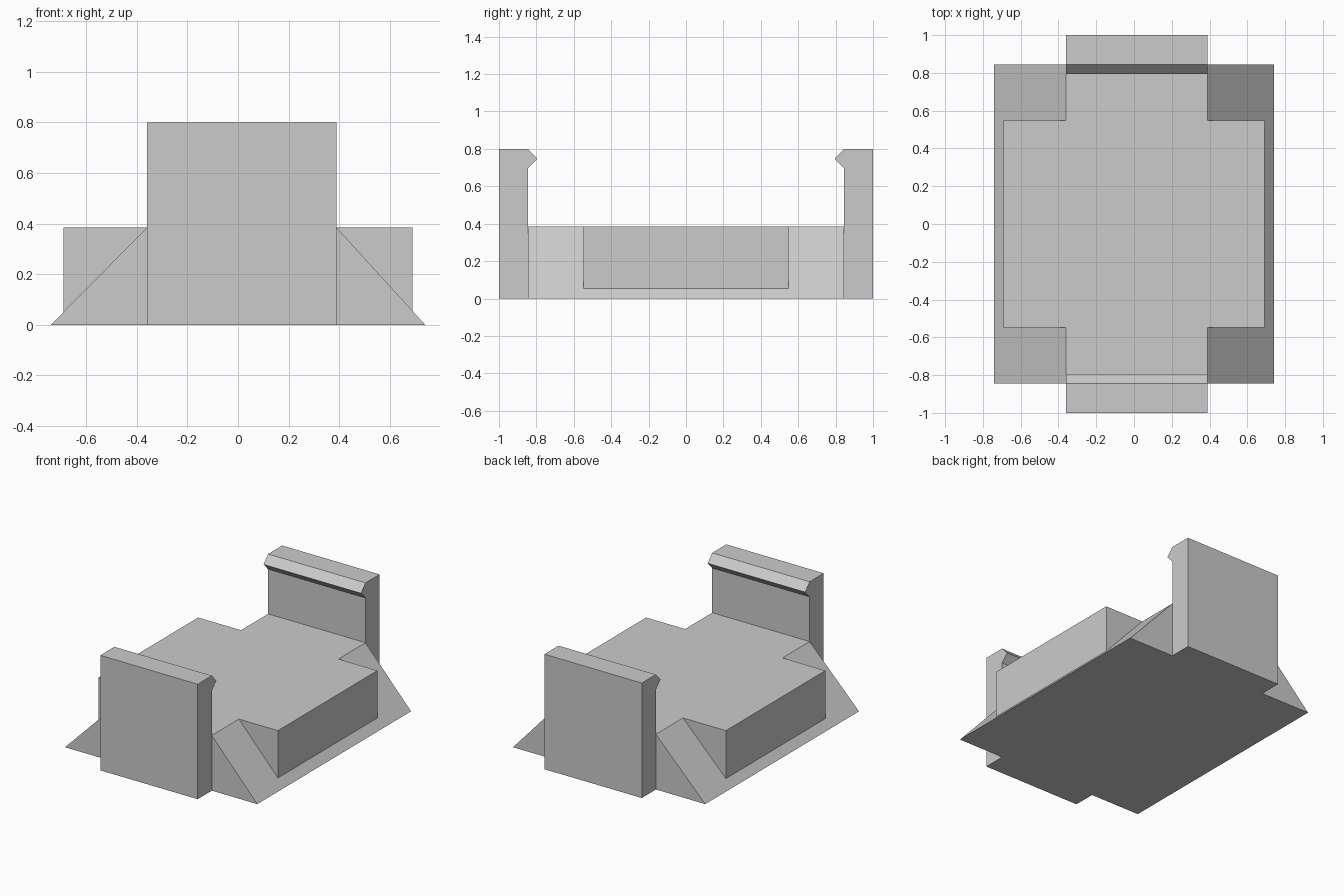
import bpy, bmesh

cube = bpy.data.objects.get("Cube")
if cube:
    bpy.data.objects.remove(cube, do_unlink=True)

# Single plain grey
grey = bpy.data.materials.new("light_grey")
grey.use_nodes = True
colour = (0.6, 0.6, 0.6, 1)
grey.diffuse_color = colour
grey.node_tree.nodes["Principled BSDF"].inputs["Base Color"].default_value = colour

LEFT, RIGHT = 0.39, -0.36     # edges of the central deck and end walls
FOOT, WING = 0.74, 0.69       # half widths of the base and of the wings
DECK = 0.384                  # deck height
LENGTH, WING_LENGTH = 0.845, 0.547


def prism(name, profile, axis, start, end):
    """Extrude a 2D profile along x (profile in yz) or y (profile in xz)."""
    bm = bmesh.new()
    place = (lambda p: (start, p[0], p[1])) if axis == "x" else (lambda p: (p[0], start, p[1]))
    face = bm.faces.new([bm.verts.new(place(p)) for p in profile])
    extruded = bmesh.ops.extrude_face_region(bm, geom=[face])["geom"]
    moved = [v for v in extruded if isinstance(v, bmesh.types.BMVert)]
    step = end - start
    bmesh.ops.translate(bm, verts=moved, vec=(step, 0, 0) if axis == "x" else (0, step, 0))
    bmesh.ops.recalc_face_normals(bm, faces=bm.faces)
    mesh = bpy.data.meshes.new(name)
    bm.to_mesh(mesh)
    bm.free()
    mesh.materials.append(grey)
    obj = bpy.data.objects.new(name, mesh)
    bpy.context.collection.objects.link(obj)
    return obj


# Base with sloping sides
prism("sloped_base", [(-FOOT, 0), (FOOT, 0), (LEFT, DECK), (RIGHT, DECK)],
      "y", -LENGTH, LENGTH)

# Wings that widen the deck and stand on the slopes
for name, side, edge in (("left_wing", 1, LEFT), ("right_wing", -1, RIGHT)):
    slope_z = DECK * (FOOT - WING) / (FOOT - abs(edge))
    prism(name, [(edge, DECK), (side * WING, DECK), (side * WING, slope_z)],
          "y", -WING_LENGTH, WING_LENGTH)

# Upright end walls with a pointed clip lip facing inward
wall = [(1, 0), (1, 0.8), (LENGTH, 0.8), (0.795, 0.747), (LENGTH, 0.695), (LENGTH, 0)]
for name, side in (("front_wall", -1), ("back_wall", 1)):
    prism(name, [(side * y, z) for y, z in wall], "x", RIGHT, LEFT)
